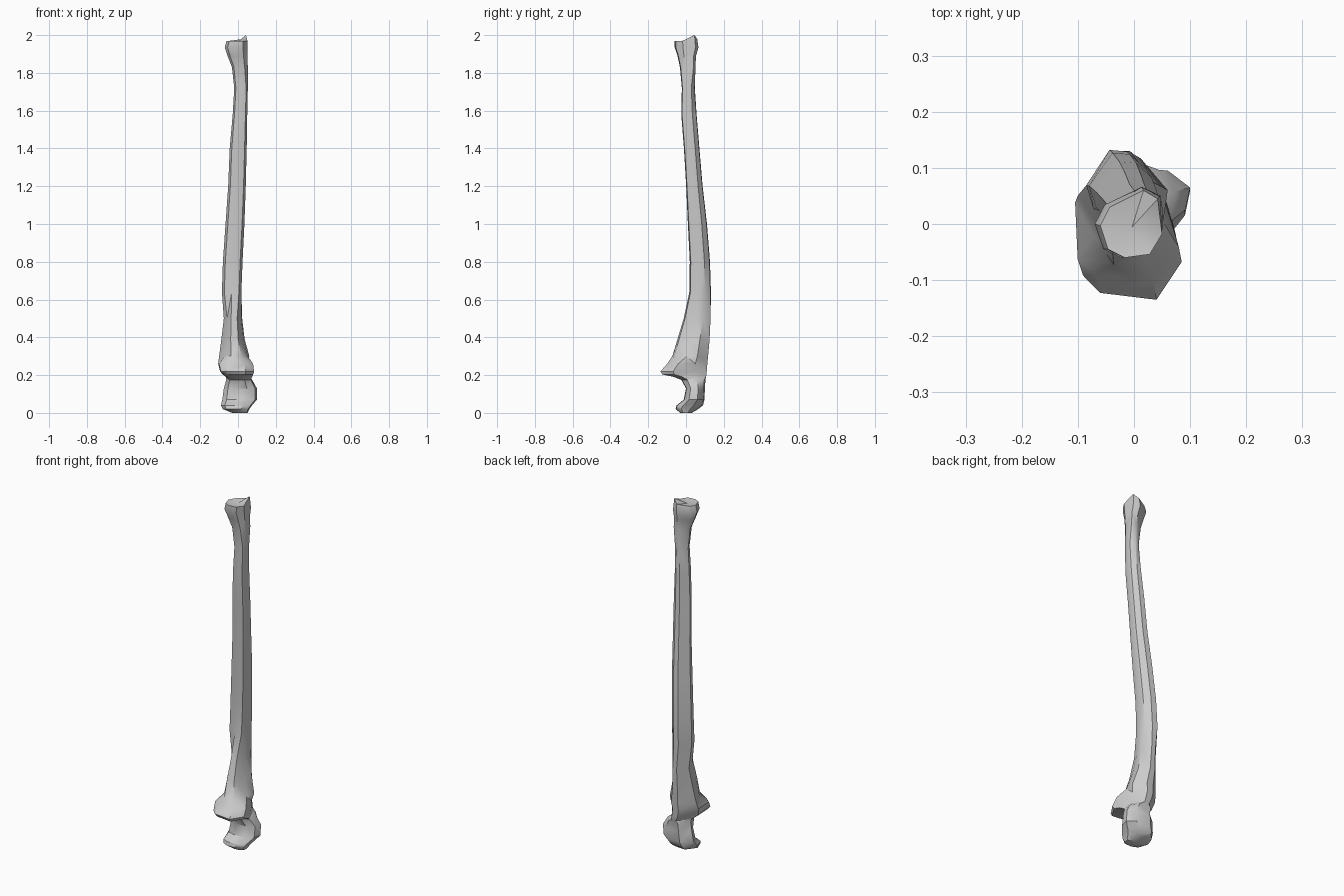
import bpy
import bmesh
from mathutils import Vector

cube = bpy.data.objects.get("Cube")
if cube:
    bpy.data.objects.remove(cube, do_unlink=True)

# Bone colour
bone = bpy.data.materials.new("bone grey")
bone.use_nodes = True
colour = (0.6, 0.6, 0.6, 1)
bone.diffuse_color = colour
bone.node_tree.nodes["Principled BSDF"].inputs["Base Color"].default_value = colour

# Cross-sections in a unit box: every one starts at the left and runs round the front
SECTIONS = {
    "elbow": [(-1, .1), (-.75, -.75), (-.3, -1), (.4, -.95), (.9, -.5), (1, .3), (.55, .9), (-.4, 1)],
    "hook": [(-1, .3), (-.95, -.65), (-.62, -.9), (.5, -1), (1, -.45), (.7, .4), (.2, 1), (-.2, 1)],
    "neck": [(-1, .3), (-.65, -.45), (-.2, -1), (.45, -.9), (.9, -.2), (1, .4), (.4, 1), (-.1, 1)],
    "shaft": [(-1, -.1), (-.75, -.85), (0, -1), (.75, -.9), (1, -.2), (.95, .45), (.4, .95), (-.2, 1)],
    "wrist": [(-1, -.05), (-.75, -.75), (-.2, -1), (.6, -.9), (1, -.3), (.95, .75), (.4, 1), (-.7, .5)],
}

# Each level: height, left, right, front, back
ELBOW = [
    (0, -.03, .05, -.03, .03), (.02, -.08, .06, -.055, .065),
    (.04, -.09, .075, -.05, .09), (.07, -.083, .1, -.012, .098),
    (.13, -.075, .1, 0, .1), (.175, -.062, .075, -.025, .103),
]
HOOK = [
    (.192, -.065, .075, -.07, .106), (.203, -.08, .08, -.125, .108),
    (.22, -.095, .085, -.135, .11), (.26, -.105, .08, -.1, .113),
]
NECK = [
    (.3, -.1, .06, -.072, .117), (.39, -.088, .035, -.045, .125),
    (.5, -.075, .022, -.012, .13),
]
SHAFT = [
    (.64, -.085, .018, .018, .132), (.8, -.08, .024, .02, .127),
    (1, -.066, .034, .01, .111), (1.2, -.052, .041, .001, .088),
    (1.4, -.044, .046, -.011, .071), (1.58, -.028, .049, -.025, .056),
    (1.72, -.02, .052, -.022, .047),
]
WRIST = [
    (1.83, -.032, .052, -.032, .05), (1.89, -.055, .05, -.045, .053),
    (1.935, -.07, .05, -.06, .066), (1.97, -.06, .05, -.06, .06),
]


def add_ring(bm, section, level):
    z, left, right, front, back = level
    cx, cy = (left + right) / 2, (front + back) / 2
    return [bm.verts.new((cx + u * (right - left) / 2, cy + v * (back - front) / 2, z))
            for u, v in SECTIONS[section]]


def add_cap(bm, ring, offset):
    centre = sum((v.co for v in ring), Vector()) / len(ring)
    tip = bm.verts.new(centre + Vector((0, 0, offset)))
    for a, b in zip(ring, ring[1:] + ring[:1]):
        bm.faces.new((a, b, tip))


# Loft the whole bone through its levels
bm = bmesh.new()
rings = []
for name, levels in zip(SECTIONS, (ELBOW, HOOK, NECK, SHAFT, WRIST)):
    rings += [add_ring(bm, name, level) for level in levels]
for low, high in zip(rings, rings[1:]):
    for i in range(len(low)):
        j = (i + 1) % len(low)
        bm.faces.new((low[i], low[j], high[j], high[i]))

# Pointed spur at the back of the upper end
rings[-1][5].co += Vector((-.005, 0, .03))
rings[-1][6].co.z += .008
add_cap(bm, rings[-1], -.012)
add_cap(bm, rings[0], 0)
bmesh.ops.triangulate(bm, faces=[f for f in bm.faces if len(f.verts) > 3])
bmesh.ops.recalc_face_normals(bm, faces=bm.faces)

mesh = bpy.data.meshes.new("forearm_bone")
bm.to_mesh(mesh)
bm.free()
mesh.materials.append(bone)
obj = bpy.data.objects.new("forearm_bone", mesh)
bpy.context.collection.objects.link(obj)
bpy.context.view_layer.objects.active = obj
obj.select_set(True)
bpy.ops.object.shade_smooth_by_angle(angle=.6)
